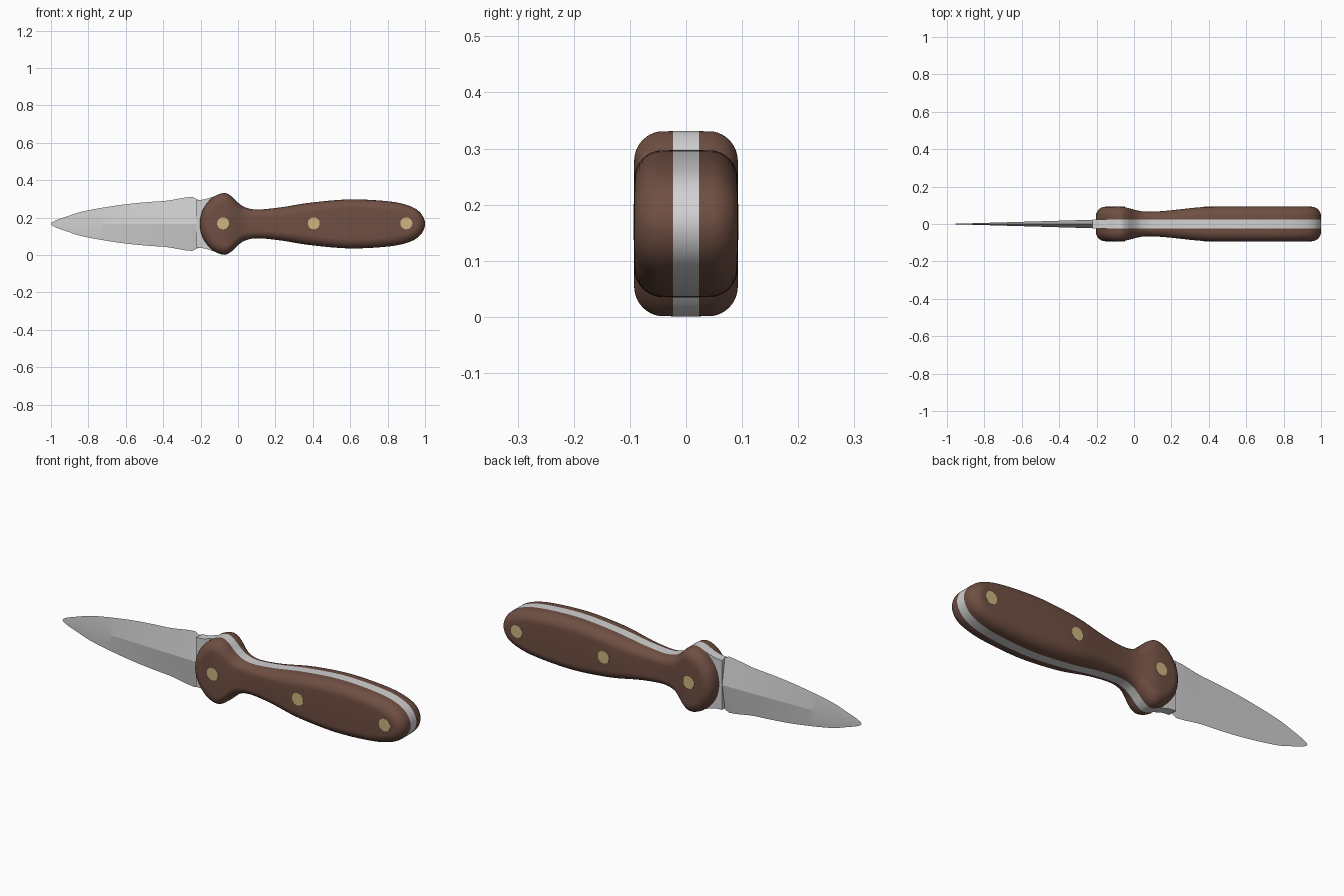
import bpy, bmesh, math

if "Cube" in bpy.data.objects:
    bpy.data.objects.remove(bpy.data.objects["Cube"])

ZC = 0.166      # height of the knife's long axis
TANG = 0.0235   # half thickness of the steel


def material(name, rgb):
    m = bpy.data.materials.new(name)
    m.diffuse_color = (*rgb, 1)
    m.use_nodes = True
    m.node_tree.nodes["Principled BSDF"].inputs["Base Color"].default_value = m.diffuse_color
    return m


WOOD = material("brown wood", (0.16, 0.078, 0.056))
STEEL = material("steel", (0.64, 0.64, 0.64))
BRASS = material("pale brass", (0.61, 0.46, 0.21))


def finish(name, bm, mat, angle):
    bmesh.ops.remove_doubles(bm, verts=bm.verts, dist=1e-5)
    bmesh.ops.recalc_face_normals(bm, faces=bm.faces)
    me = bpy.data.meshes.new(name)
    bm.to_mesh(me)
    bm.free()
    me.materials.append(mat)
    ob = bpy.data.objects.new(name, me)
    bpy.context.collection.objects.link(ob)
    bpy.ops.object.select_all(action='DESELECT')
    bpy.context.view_layer.objects.active = ob
    ob.select_set(True)
    bpy.ops.object.shade_smooth_by_angle(angle=math.radians(angle))
    return ob


def spline(pts, steps):
    """Catmull-Rom curve through the points; ends on the axis are mirrored."""
    p = [(pts[1][0], -pts[1][1])] + pts + [(pts[-2][0], -pts[-2][1])]
    out = []
    for i in range(1, len(p) - 2):
        a, b, c, d = p[i - 1:i + 3]
        for s in range(steps):
            t = s / steps
            out.append(tuple(0.5 * (2 * b[k] + (c[k] - a[k]) * t
                       + (2 * a[k] - 5 * b[k] + 4 * c[k] - d[k]) * t * t
                       + (3 * b[k] - a[k] - 3 * c[k] + d[k]) * t ** 3) for k in (0, 1)))
    return out + [pts[-1]]


def slab(name, layers, mat, angle):
    """Stack outlines of (x, y, half height) sections and cap both ends."""
    bm = bmesh.new()
    rings = []
    for lay in layers:
        top = [bm.verts.new((x, y, ZC + h)) for x, y, h in lay]
        bot = [bm.verts.new((x, y, ZC - h)) for x, y, h in lay]
        rings.append(top + bot[::-1])
    n = len(rings[0])
    for r, q in zip(rings, rings[1:]):
        for i in range(n):
            j = (i + 1) % n
            bm.faces.new((r[i], r[j], q[j], q[i]))
    for r in (rings[0], rings[-1]):
        for i in range(n // 2 - 1):
            bm.faces.new((r[i], r[i + 1], r[n - 2 - i], r[n - 1 - i]))
    return finish(name, bm, mat, angle)


def smooth(t):
    t = max(0, min(1, t))
    return t * t * (3 - 2 * t)


def half_width(x):
    dip = smooth((x + 0.09) / 0.16) * (1 - smooth((x - 0.07) / 0.36))
    return 0.0925 - 0.027 * dip


# handle side profile: x and half height
handle = spline([(-0.204, 0), (-0.192, 0.065), (-0.163, 0.113), (-0.125, 0.148),
                 (-0.075, 0.165), (-0.038, 0.15), (0, 0.114), (0.04, 0.088),
                 (0.105, 0.077), (0.225, 0.088), (0.385, 0.113), (0.6, 0.131),
                 (0.81, 0.12), (0.92, 0.095), (0.978, 0.056), (1, 0)], 8)

# wooden scales: flat inside, rounded over towards the outer face
R = 0.052
for side, s in (("front", -1), ("back", 1)):
    layers = []
    for k in range(11):
        a = k / 10 * math.pi / 2
        d = R * (1 - math.cos(a))
        lay = []
        for x, h in handle:
            w = half_width(x)
            y = TANG if k == 0 else w - R * (1 - math.sin(a))
            y = TANG + (w - TANG) * math.sin(a) if w - R < TANG else y
            nx = x + d * math.exp(-(x + 0.204) / 0.07) - d * math.exp((x - 1) / 0.07)
            lay.append((nx, s * y, h - d * min(1, h / 0.1)))
        layers.append(lay)
    slab(side + "_handle_scale", layers, WOOD, 40)

# full tang, with a short flared shoulder in front of the wood
shoulder = [(-0.222, 0.127), (-0.2, 0.128), (-0.175, 0.132), (-0.15, 0.14)]
tang = shoulder + [p for p in handle if p[0] > -0.128]
slab("tang", [[(x, y, h) for x, h in tang] for y in (-TANG, TANG)], STEEL, 40)

# blade with a diamond section tapering to the point
edge = spline([(-1, 0), (-0.9, 0.045), (-0.8, 0.073), (-0.6, 0.105),
               (-0.4, 0.122), (-0.21, 0.127)], 6)
edge = [(x, h) for x, h in edge if x < -0.23] + [(-0.21, 0.127)]
bm = bmesh.new()
prev = None
for x, h in edge:
    t = TANG * 0.98 * (x + 1) / 0.79
    ring = [bm.verts.new(c) for c in ((x, 0, ZC + h), (x, t, ZC), (x, 0, ZC - h), (x, -t, ZC))]
    if prev:
        for i in range(4):
            j = (i + 1) % 4
            bm.faces.new((prev[i], prev[j], ring[j], ring[i]))
    prev = ring
bm.faces.new(prev)
finish("blade", bm, STEEL, 10)

# brass pins through the handle
for i, x in enumerate((-0.08, 0.405, 0.9)):
    bpy.ops.mesh.primitive_cylinder_add(vertices=32, radius=0.032, depth=2 * half_width(x) + 0.003,
                                        location=(x, 0, ZC + 0.003), rotation=(math.pi / 2, 0, 0))
    pin = bpy.context.object
    pin.name = f"pin_{i + 1}"
    pin.data.materials.append(BRASS)
    bpy.ops.object.shade_smooth_by_angle(angle=math.radians(40))
